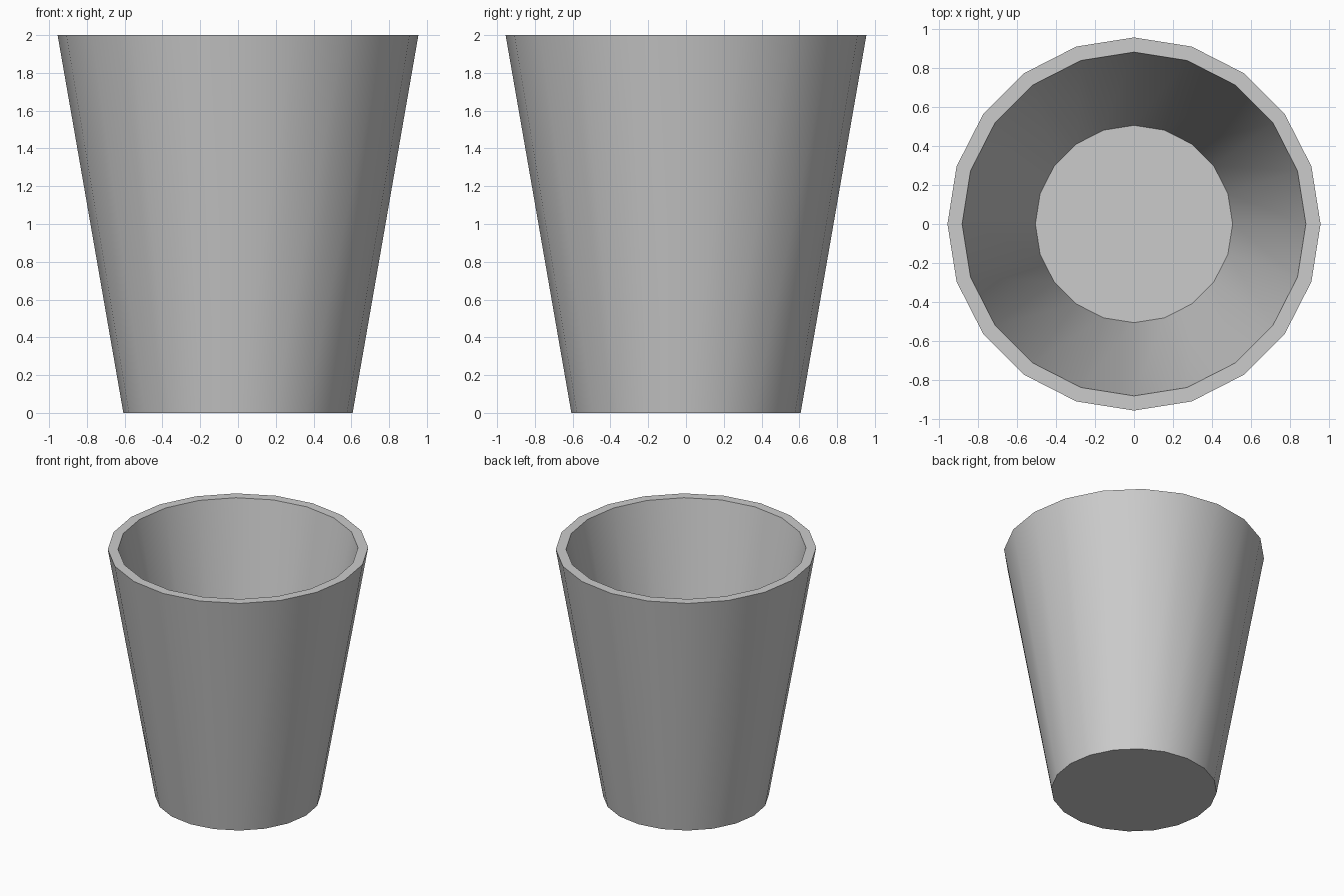
import bpy, bmesh, math

if "Cube" in bpy.data.objects:
    bpy.data.objects.remove(bpy.data.objects["Cube"])

SIDES = 20
# Cup profile from outer foot, over the rim, down to the inner floor: (radius, z)
PROFILE = [(0.607, 0.0), (0.955, 2.0), (0.88, 2.0), (0.505, 0.1)]

bm = bmesh.new()
rings = []
for r, z in PROFILE:
    rings.append([bm.verts.new((r * math.cos(math.tau * i / SIDES),
                                r * math.sin(math.tau * i / SIDES), z))
                  for i in range(SIDES)])

# Outer wall, rim and inner wall
for a, b in zip(rings, rings[1:]):
    for i in range(SIDES):
        j = (i + 1) % SIDES
        bm.faces.new((a[i], a[j], b[j], b[i]))

# Underside and inner floor
bm.faces.new(rings[0][::-1])
bm.faces.new(rings[-1])
bmesh.ops.recalc_face_normals(bm, faces=bm.faces)

mesh = bpy.data.meshes.new("cup")
bm.to_mesh(mesh)
bm.free()
cup = bpy.data.objects.new("cup", mesh)
bpy.context.collection.objects.link(cup)

# Smooth walls with crisp rim, foot and floor edges
bpy.context.view_layer.objects.active = cup
cup.select_set(True)
bpy.ops.object.shade_smooth_by_angle(angle=math.radians(30))
